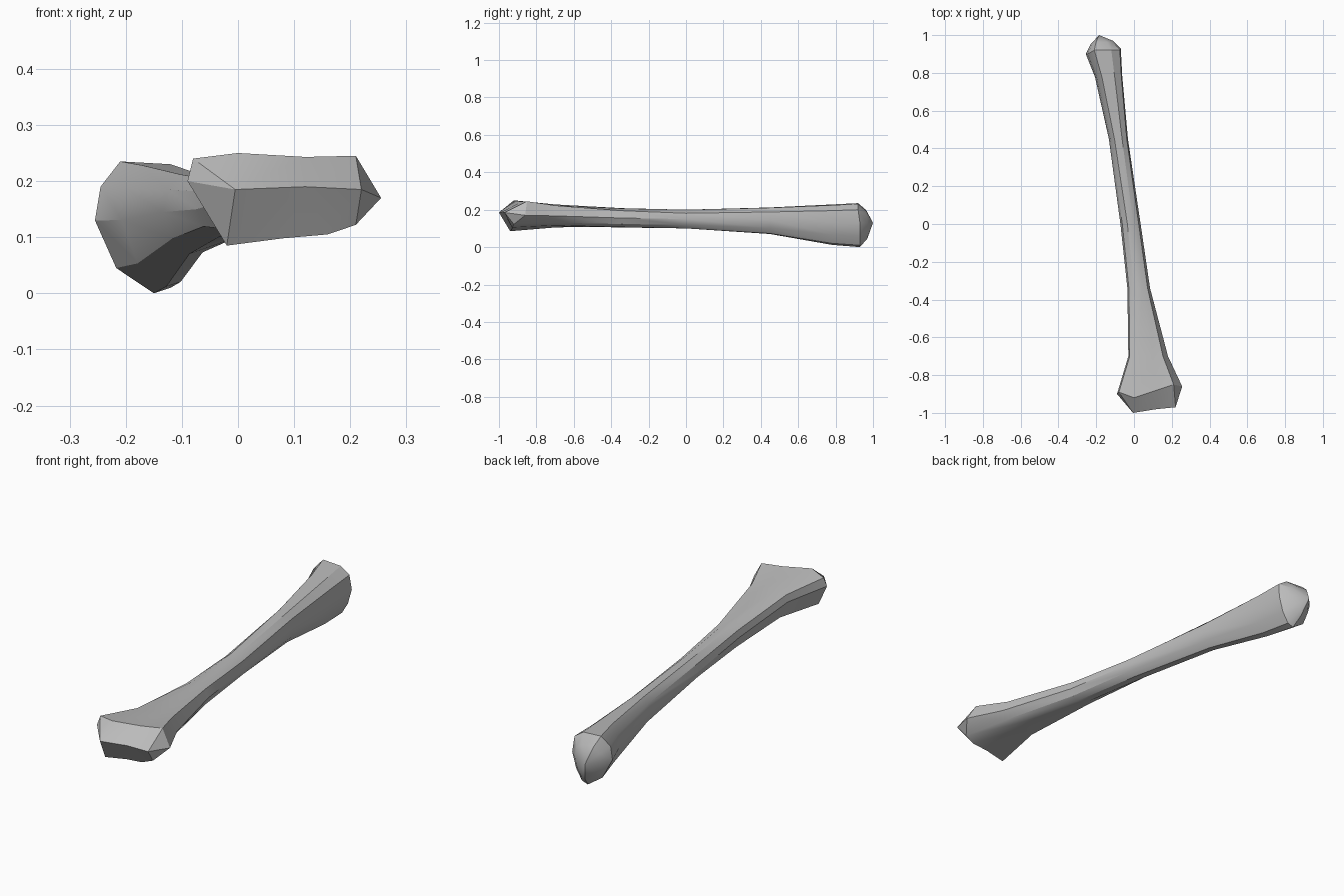
import bpy
import bmesh
from math import cos, sin, pi
from mathutils import Vector

if "Cube" in bpy.data.objects:
    bpy.data.objects.remove(bpy.data.objects["Cube"], do_unlink=True)

SIDES = 10


def make_material(name, color):
    material = bpy.data.materials.new(name)
    material.use_nodes = True
    material.diffuse_color = color
    material.node_tree.nodes["Principled BSDF"].inputs["Base Color"].default_value = color
    return material


def fit_to_box(points, x_low, x_high, z_low, z_high, y):
    """Stretch a cross-section so that it fills the given box at one y."""
    xs = [p.x for p in points]
    zs = [p.z for p in points]
    left, width = min(xs), max(xs) - min(xs)
    bottom, height = min(zs), max(zs) - min(zs)
    return [Vector((x_low + (p.x - left) / width * (x_high - x_low), y,
                    z_low + (p.z - bottom) / height * (z_high - z_low)))
            for p in points]


def shaft_ring(end_shape, weight, y, *box):
    """Blend a round section with the section of the nearer end."""
    circle = [Vector((-cos(2 * pi * k / SIDES), 0, sin(2 * pi * k / SIDES)))
              for k in range(SIDES)]
    round_part = fit_to_box(circle, *box, y)
    end_part = fit_to_box(end_shape, *box, y)
    mixed = [a.lerp(b, weight) for a, b in zip(round_part, end_part)]
    return fit_to_box(mixed, *box, y)


# Wide wedge-shaped end: rim section and the blunt ridge in front of it
front_rim = [Vector(p) for p in (
    (-.09, -.9, .2), (-.08, -.89, .24), (0, -.92, .25), (.12, -.88, .243),
    (.21, -.85, .245), (.255, -.86, .17), (.21, -.92, .122),
    (.16, -.93, .105), (.08, -.93, .098), (-.02, -.94, .085))]
ridge = {"a": Vector((-.005, -1, .185)),
         "b": Vector((.12, -.98, .19)),
         "c": Vector((.22, -.97, .185))}
front_ridge = [ridge[letter] for letter in "aaabcccbba"]

# Deep rounded end: rim section, inset section and tip
back_rim = [Vector(p) for p in (
    (-.255, .9, .13), (-.245, .9, .19), (-.21, .92, .235), (-.12, .92, .23),
    (-.075, .92, .2), (-.07, .93, .13), (-.09, .93, .06),
    (-.12, .93, .01), (-.15, .93, 0), (-.217, .92, .045))]
tip = Vector((-.185, 1, .13))
back_inset = [p.lerp(tip, .35) + Vector((0, .015, 0)) for p in back_rim]

# Sections from the front end to the back end
rings = [
    front_ridge,
    front_rim,
    shaft_ring(front_rim, .9, -.7, -.03, .18, .105, .228),
    shaft_ring(front_rim, .4, -.34, -.035, .085, .105, .208),
    shaft_ring(front_rim, 0, 0, -.072, .035, .1, .2),
    shaft_ring(back_rim, .5, .45, -.133, -.032, .07, .212),
    shaft_ring(back_rim, .9, .78, -.207, -.062, .012, .228),
    back_rim,
    back_inset,
    [tip] * SIDES,
]

# Skin the sections into one closed bone
bm = bmesh.new()
loops = [[bm.verts.new(p) for p in ring] for ring in rings]
for near, far in zip(loops, loops[1:]):
    for k in range(SIDES):
        n = (k + 1) % SIDES
        bm.faces.new((near[k], near[n], far[n], far[k]))
bmesh.ops.remove_doubles(bm, verts=bm.verts, dist=.0001)
bmesh.ops.recalc_face_normals(bm, faces=bm.faces)

mesh = bpy.data.meshes.new("bone")
bm.to_mesh(mesh)
bm.free()
mesh.materials.append(make_material("bone grey", (.5, .5, .5, 1)))
bone = bpy.data.objects.new("bone", mesh)
bpy.context.collection.objects.link(bone)

# Smooth shaft with crisp edges on the ends
bpy.context.view_layer.objects.active = bone
bone.select_set(True)
bpy.ops.object.shade_smooth_by_angle(angle=pi / 6)
